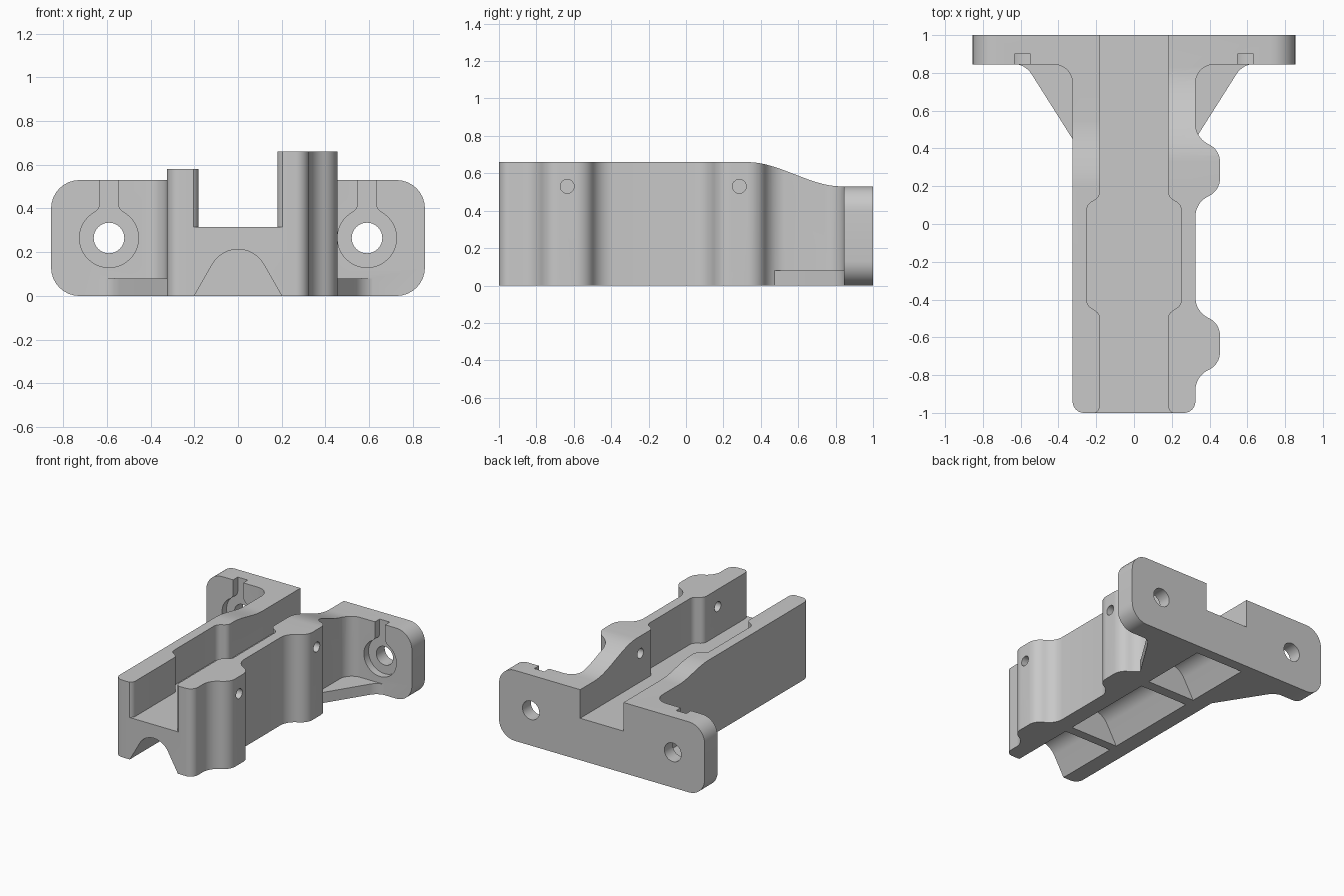
import bpy, bmesh, math
from mathutils import Vector

cube = bpy.data.objects.get("Cube")
if cube:
    bpy.data.objects.remove(cube, do_unlink=True)

grey = bpy.data.materials.new("plain grey")
grey.use_nodes = True
colour = (0.58, 0.58, 0.58, 1)
grey.diffuse_color = colour
grey.node_tree.nodes["Principled BSDF"].inputs["Base Color"].default_value = colour


def rounded(corners, steps=8):
    """Turn (u, v, radius) corners into an outline with tangent arcs."""
    out = []
    for i, c in enumerate(corners):
        p = Vector(c[:2])
        if len(c) < 3:
            out.append(tuple(p))
            continue
        a = (Vector(corners[i - 1][:2]) - p).normalized()
        b = (Vector(corners[(i + 1) % len(corners)][:2]) - p).normalized()
        half = a.angle(b) / 2
        centre = p + (a + b).normalized() * c[2] / math.sin(half)
        reach = c[2] / math.tan(half)
        start, end = p + a * reach - centre, p + b * reach - centre
        first = math.atan2(start.y, start.x)
        sweep = math.atan2(start.x * end.y - start.y * end.x, start.dot(end))
        for k in range(steps + 1):
            t = first + sweep * k / steps
            out.append((centre.x + c[2] * math.cos(t), centre.y + c[2] * math.sin(t)))
    return out


def circle(u, v, r, n=32):
    return [(u + r * math.cos(math.tau * i / n), v + r * math.sin(math.tau * i / n)) for i in range(n)]


def mirror(pts):
    return [(-p[0],) + tuple(p[1:]) for p in reversed(pts)]


def prism(name, outline, lo, hi, axis):
    """Extrude an outline along an axis from lo to hi."""
    place = {"x": lambda u, v, w: (w, u, v),
             "y": lambda u, v, w: (u, w, v),
             "z": lambda u, v, w: (u, v, w)}[axis]
    bm = bmesh.new()
    ends = [[bm.verts.new(place(u, v, w)) for u, v in outline] for w in (lo, hi)]
    n = len(outline)
    for end in ends:
        bm.faces.new(end)
    for i in range(n):
        j = (i + 1) % n
        bm.faces.new((ends[0][i], ends[0][j], ends[1][j], ends[1][i]))
    bmesh.ops.recalc_face_normals(bm, faces=bm.faces)
    mesh = bpy.data.meshes.new(name)
    bm.to_mesh(mesh)
    bm.free()
    mesh.materials.append(grey)
    obj = bpy.data.objects.new(name, mesh)
    bpy.context.collection.objects.link(obj)
    return obj


def combine(target, tool, operation="DIFFERENCE"):
    """Apply a boolean and discard the tool."""
    tool.hide_render = True
    mod = target.modifiers.new("cut", "BOOLEAN")
    mod.object, mod.operation, mod.solver = tool, operation, "EXACT"
    bpy.context.view_layer.update()
    result = target.evaluated_get(bpy.context.evaluated_depsgraph_get())
    mesh = bpy.data.meshes.new_from_object(result)
    target.modifiers.clear()
    target.data = mesh
    bpy.data.objects.remove(tool, do_unlink=True)


def ramp(y0, z0, y1, z1, n=16):
    """S-shaped drop along the wall top."""
    return [(y0 + (y1 - y0) * t, z0 + (z1 - z0) * t * t * (3 - 2 * t))
            for t in (i / n for i in range(n + 1))]


# Body plan: straight sides, two lobes on one side, flange at the back
WALL, LOBE, FLANGE = 0.325, 0.455, 0.845
LOBES = (-0.635, 0.285)
front_corner = [(WALL, -1, 0.06)]
back_corner = [(WALL, FLANGE, 0.1), (0.9, FLANGE), (0.9, 1)]
lobes = []
for c in LOBES:
    lobes += [(WALL, c - 0.175, 0.12), (LOBE, c - 0.105, 0.1),
              (LOBE, c + 0.105, 0.1), (WALL, c + 0.175, 0.12)]
plan = front_corner + lobes + back_corner + mirror(front_corner + back_corner)
body = prism("bracket_body", rounded(plan), -0.05, 0.66, "z")

# Flat base and rounded flange corners
side = rounded([(0, 0), (0.855, 0, 0.13), (0.855, 0.53, 0.13), (0.725, 0.53)])[1:-1]
side.append((0.725, 0.8))
combine(body, prism("flange_outline", side + mirror(side), -1.1, 1.1, "y"), "INTERSECT")

# Thin gussets at the base
gusset = rounded([(0.25, 0.331), (0.575, FLANGE, 0.12), (0.7, 0.852), (0.7, 0.92), (0.25, 0.92)])
for outline in (gusset, mirror(gusset)):
    combine(body, prism("gusset", outline, 0, 0.08, "z"), "UNION")

# Channel between the walls, wider in the middle
channel = rounded([(0.3, -1.02), (0.18, -1, 0.05), (0.18, -0.475, 0.05), (0.25, -0.43, 0.05),
                   (0.25, 0.1, 0.05), (0.18, 0.145, 0.05), (0.18, 1.1)])
combine(body, prism("channel", channel + mirror(channel), 0.315, 0.9, "z"))

# Wall tops falling to the flange height
tall = ramp(0.33, 0.66, 0.83, 0.53) + [(1.1, 0.53), (1.1, 0.9), (0.33, 0.9)]
combine(body, prism("tall_wall_top", tall, 0, 0.95, "x"))
short = [(-1.1, 0.58)] + ramp(0.2, 0.58, 0.55, 0.53) + [(1.1, 0.53), (1.1, 0.9), (-1.1, 0.9)]
combine(body, prism("short_wall_top", short, -0.95, 0, "x"))

# Arched pockets underneath, separated by ribs
arch = rounded([(0.2115, -0.02), (0, 0.35, 0.135), (-0.2115, -0.02)], 20)
for y0, y1 in ((-1.1, -0.5), (-0.43, 0.32), (0.4, 0.92)):
    combine(body, prism("pocket", arch, y0, y1, "y"))

# Bolt holes with keyhole-shaped recesses
BOLT_X, BOLT_Z, R, NECK, FILLET = 0.59, 0.265, 0.135, 0.042, 0.045
rise = math.sqrt((R + FILLET) ** 2 - (NECK + FILLET) ** 2)
meet = math.atan2(rise, NECK + FILLET)
half_key = [(NECK, 0.35)]
for i in range(7):
    a = math.pi + meet * i / 6
    half_key.append((NECK + FILLET + FILLET * math.cos(a), rise + FILLET * math.sin(a)))
for i in range(1, 20):
    a = meet - (meet + math.pi / 2) * i / 19.5
    half_key.append((R * math.cos(a), R * math.sin(a)))
key = half_key + mirror(half_key)
for s in (-1, 1):
    outline = [(s * BOLT_X + x, BOLT_Z + z) for x, z in key]
    combine(body, prism("recess", outline, 0.8, 0.9, "y"))
    combine(body, prism("bolt_hole", circle(s * BOLT_X, BOLT_Z, 0.07), 0.8, 1.1, "y"))

# Cross holes through the lobes
for c in LOBES:
    combine(body, prism("cross_hole", circle(c, 0.53, 0.037, 24), 0.1, 0.6, "x"))

bpy.ops.object.select_all(action="DESELECT")
body.select_set(True)
bpy.context.view_layer.objects.active = body
bpy.ops.object.shade_smooth_by_angle(angle=math.radians(30))
